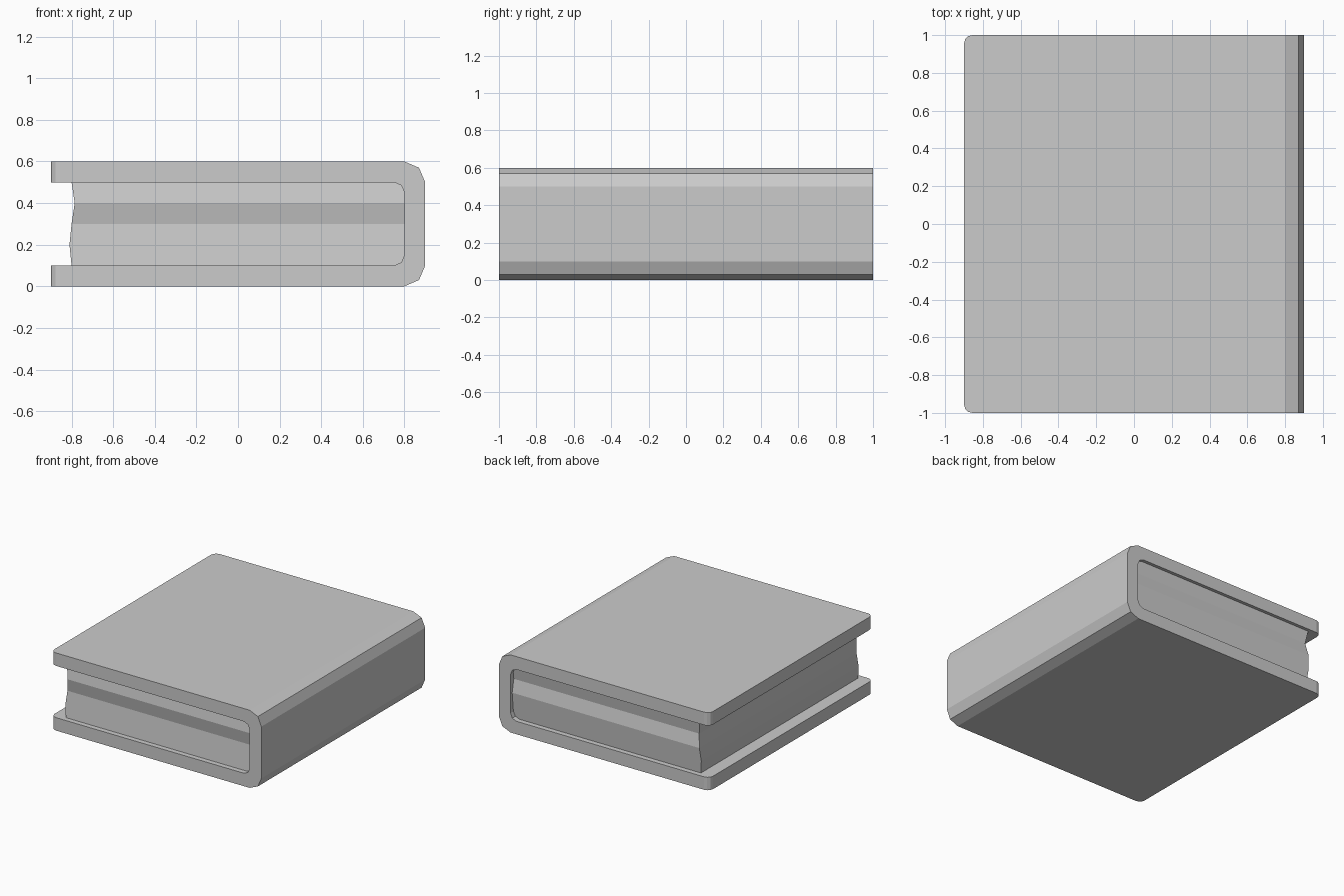
import bpy, bmesh

if "Cube" in bpy.data.objects:
    bpy.data.objects.remove(bpy.data.objects["Cube"])


def add_object(name, bm):
    bmesh.ops.recalc_face_normals(bm, faces=bm.faces[:])
    mesh = bpy.data.meshes.new(name)
    bm.to_mesh(mesh)
    bm.free()
    obj = bpy.data.objects.new(name, mesh)
    bpy.context.collection.objects.link(obj)
    return obj


# Cover: C-shaped section, mirrored about mid height, extruded along y
Z_MID = 0.3
lower_outer = [(-0.9, 0), (0.8, 0), (0.87, 0.03), (0.9, 0.1)]
lower_inner = [(0.8, 0.15), (0.785, 0.115), (0.75, 0.1), (-0.9, 0.1)]


def flip(points):
    return [(x, 2 * Z_MID - z) for x, z in reversed(points)]


profile = lower_outer + flip(lower_outer) + flip(lower_inner) + lower_inner
bm = bmesh.new()
face = bm.faces.new([bm.verts.new((x, -1, z)) for x, z in profile])
ext = bmesh.ops.extrude_face_region(bm, geom=[face])
bmesh.ops.translate(bm, vec=(0, 2, 0),
                    verts=[v for v in ext["geom"] if isinstance(v, bmesh.types.BMVert)])

# Rounded corners on the opening side of both boards
corners = [e for e in bm.edges
           if all(v.co.x < -0.89 for v in e.verts)
           and abs(e.verts[0].co.y - e.verts[1].co.y) < 0.01]
bmesh.ops.bevel(bm, geom=corners, offset=0.045, segments=3, profile=0.5,
                affect='EDGES')
add_object("book_cover", bm)

# Pages: stacked rings, each slightly shifted to give uneven page edges
# (z, fore-edge x, y shift)
layers = [(0.1, -0.80, 0.0), (0.2, -0.81, 0.01), (0.3, -0.80, 0.02),
          (0.4, -0.785, 0.0), (0.5, -0.80, 0.015)]
HALF_Y = 0.96
bm = bmesh.new()
rings = []
for z, x, dy in layers:
    rings.append([bm.verts.new(p) for p in (
        (x, dy - HALF_Y, z), (0.8, dy - HALF_Y, z),
        (0.8, dy + HALF_Y, z), (x, dy + HALF_Y, z))])
for a, b in zip(rings, rings[1:]):
    for i in range(4):
        j = (i + 1) % 4
        bm.faces.new((a[i], a[j], b[j], b[i]))
bm.faces.new(rings[0][::-1])
bm.faces.new(rings[-1])
add_object("pages", bm)
